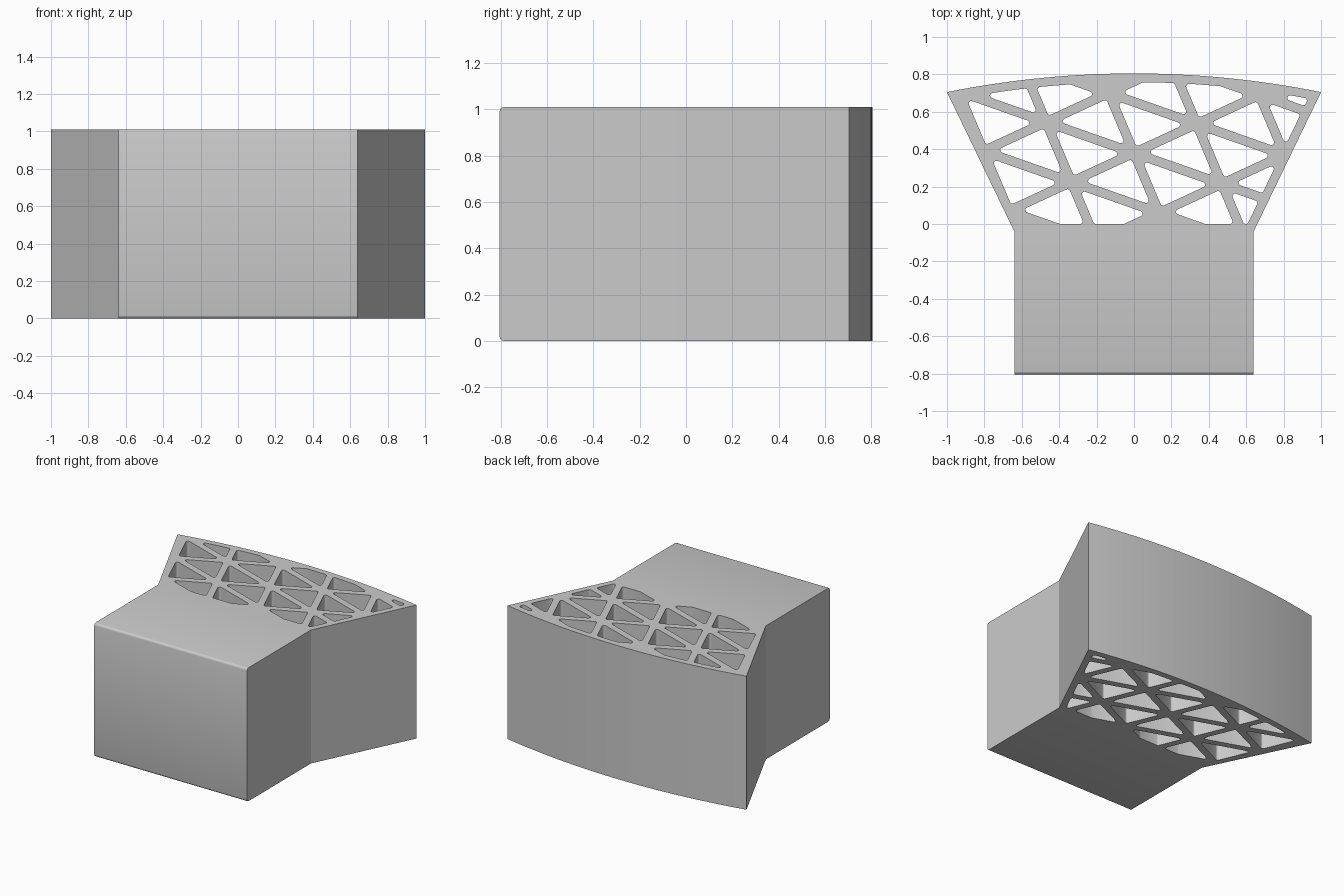
import bpy, bmesh, math
from mathutils import Vector

if "Cube" in bpy.data.objects:
    bpy.data.objects.remove(bpy.data.objects["Cube"])

HEIGHT = 1.01
NECK_Y = -0.04
BAR = 0.025      # half width of a lattice bar
WALL = 0.047     # outer wall thickness
FILLET = 0.014   # rounding of the pocket corners
R = 5.05         # radius of the curved back wall
ARC = math.asin(1 / R)


def clip(poly, p, n, d):
    """Keep the part of a convex polygon at least d inside the line (p, n)."""
    out = []
    for k, v in enumerate(poly):
        u = poly[k - 1]
        su, sv = (u - p).dot(n) - d, (v - p).dot(n) - d
        if (su >= 0) != (sv >= 0):
            out.append(u.lerp(v, su / (su - sv)))
        if sv >= 0:
            out.append(v)
    return out


def edges(poly):
    """Edge start points and inward normals of a counter-clockwise polygon."""
    for k, p in enumerate(poly):
        d = (poly[(k + 1) % len(poly)] - p).normalized()
        yield p, Vector((-d.y, d.x))


def area(poly):
    return sum(poly[k - 1].x * v.y - poly[k - 1].y * v.x for k, v in enumerate(poly)) / 2


def round_out(poly, r):
    """Offset a convex polygon outward with rounded corners."""
    poly = [v for k, v in enumerate(poly) if (v - poly[k - 1]).length > 1e-4]
    normals = [-n for _, n in edges(poly)]
    out = []
    for k, v in enumerate(poly):
        a0 = math.atan2(normals[k - 1].y, normals[k - 1].x)
        turn = (math.atan2(normals[k].y, normals[k].x) - a0) % math.tau
        steps = max(1, round(turn / 0.5))
        for s in range(steps + 1):
            a = a0 + turn * s / steps
            out.append(v + r * Vector((math.cos(a), math.sin(a))))
            if turn < 0.05:
                break
    return out


def add_spline(curve, poly):
    s = curve.splines.new('POLY')
    s.points.add(len(poly) - 1)
    for pt, v in zip(s.points, poly):
        pt.co = (v.x, v.y, 0, 1)
    s.use_cyclic_u = True


# Flared outline of the lattice head
arc = [Vector((R * math.sin(t), 0.805 - R + R * math.cos(t)))
       for t in (ARC * (1 - 2 * k / 32) for k in range(33))]
outline = [Vector((-0.64, NECK_Y)), Vector((0.64, NECK_Y))] + arc

# Triangular pockets on a skewed grid, cut off by the outer walls
A, B, ORIGIN = Vector((0.335, 0.155)), Vector((0.135, -0.32)), Vector((0, 0.38))
pockets = []
for i in range(-6, 7):
    for j in range(-6, 7):
        p = ORIGIN + i * A + j * B
        for tri in ([p, p + A + B, p + A], [p, p + B, p + A + B]):
            cell = tri
            for q, n in edges(tri):
                cell = clip(cell, q, n, BAR + FILLET)
            for q, n in list(edges(outline))[1:]:
                cell = clip(cell, q, n, WALL + FILLET)
            cell = clip(cell, Vector((0, 0)), Vector((0, 1)), FILLET)
            if len(cell) > 2 and area(cell) > 0.0003:
                pockets.append(round_out(cell, FILLET))

# Lattice head: filled outline with pockets, extruded
curve = bpy.data.curves.new("lattice_head", 'CURVE')
curve.dimensions = '2D'
curve.fill_mode = 'BOTH'
curve.extrude = HEIGHT / 2
for poly in [outline] + pockets:
    add_spline(curve, poly)
head = bpy.data.objects.new("lattice_head", curve)
bpy.context.collection.objects.link(head)
head.location.z = HEIGHT / 2
bpy.context.view_layer.objects.active = head
head.select_set(True)
bpy.ops.object.convert(target='MESH')

# Solid block with softened front edges
bpy.ops.mesh.primitive_cube_add(size=1)
block = bpy.context.object
block.name = "solid_block"
block.location = (0, (NECK_Y - 0.805) / 2, HEIGHT / 2)
block.scale = (1.28, NECK_Y + 0.805, HEIGHT)
bpy.ops.object.transform_apply(location=True, scale=True)

for obj in (head, block):
    bm = bmesh.new()
    bm.from_mesh(obj.data)
    bm.transform(obj.matrix_world)
    bmesh.ops.remove_doubles(bm, verts=bm.verts, dist=1e-5)
    # open the hidden joint between the two parts
    joint = [f for f in bm.faces if all(abs(v.co.y - NECK_Y) < 1e-4 for v in f.verts)]
    if obj is block:
        front = [e for e in bm.edges if all(v.co.y < -0.8 for v in e.verts)
                 and abs(e.verts[0].co.z - e.verts[1].co.z) < 1e-4]
    bmesh.ops.recalc_face_normals(bm, faces=bm.faces)
    bmesh.ops.delete(bm, geom=joint, context='FACES')
    if obj is block:
        bmesh.ops.bevel(bm, geom=front, offset=0.018, segments=3, profile=0.5,
                        affect='EDGES')
    bm.to_mesh(obj.data)
    bm.free()
    obj.location = (0, 0, 0)
    bpy.ops.object.select_all(action='DESELECT')
    obj.select_set(True)
    bpy.context.view_layer.objects.active = obj
    bpy.ops.object.shade_smooth_by_angle(angle=math.radians(35))
